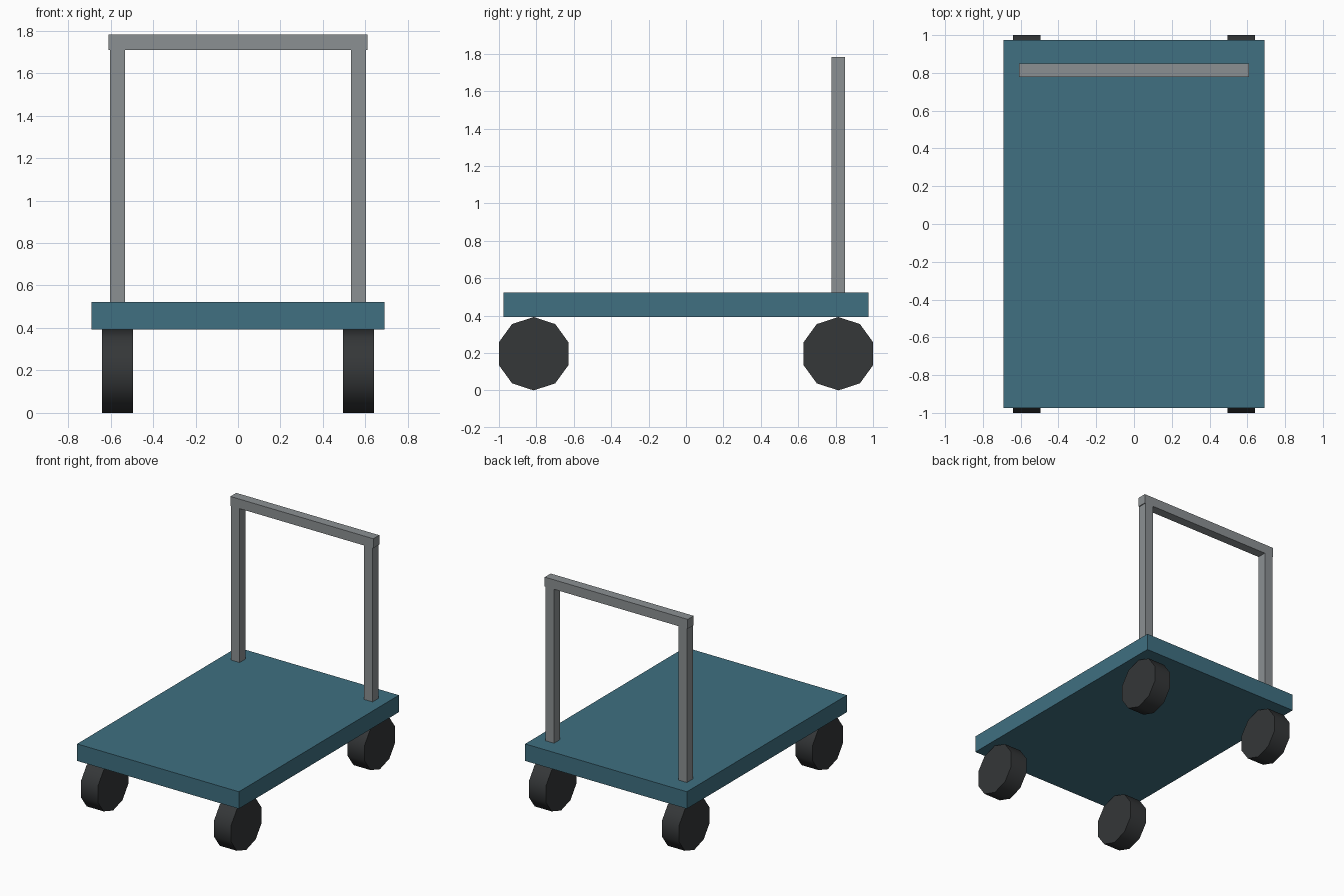
import bpy
from math import radians, pi

if "Cube" in bpy.data.objects:
    bpy.data.objects.remove(bpy.data.objects["Cube"])


def material(name, rgb):
    m = bpy.data.materials.new(name)
    m.diffuse_color = (*rgb, 1)
    m.use_nodes = True
    m.node_tree.nodes["Principled BSDF"].inputs["Base Color"].default_value = m.diffuse_color
    return m


blue = material("blue_paint", (0.05, 0.16, 0.22))
rubber = material("dark_rubber", (0.035, 0.038, 0.04))
metal = material("grey_metal", (0.26, 0.28, 0.29))


def box(name, lo, hi, mat):
    centre = [(a + b) / 2 for a, b in zip(lo, hi)]
    bpy.ops.mesh.primitive_cube_add(size=1, location=centre)
    ob = bpy.context.object
    ob.name = name
    ob.scale = [b - a for a, b in zip(lo, hi)]
    bpy.ops.object.transform_apply(location=False, rotation=False, scale=True)
    ob.data.materials.append(mat)
    return ob


# Flat platform
box("deck", (-0.69, -0.975, 0.392), (0.69, 0.975, 0.523), blue)

# Push handle: two posts and a slightly wider crossbar
for side, x in (("left", -0.567), ("right", 0.567)):
    box(f"handle_post_{side}", (x - 0.036, 0.778, 0.52), (x + 0.036, 0.85, 1.712), metal)
box("handle_bar", (-0.61, 0.778, 1.71), (0.61, 0.85, 1.783), metal)

# Four ten-sided wheels, one corner pointing straight up
for end, y in (("front", -0.8145), ("back", 0.8145)):
    for side, x in (("left", -0.568), ("right", 0.568)):
        bpy.ops.mesh.primitive_cylinder_add(
            vertices=10, radius=0.196, depth=0.145,
            location=(x, y, 0.196), rotation=(0, pi / 2, 0))
        wheel = bpy.context.object
        wheel.name = f"wheel_{end}_{side}"
        # turn the ten-sided profile so its corners sit at top and bottom
        bpy.ops.object.transform_apply(location=False, rotation=True, scale=False)
        verts = wheel.data.vertices
        if max(v.co.z for v in verts) < 0.195:
            wheel.rotation_euler.x = pi / 10
            bpy.ops.object.transform_apply(location=False, rotation=True, scale=False)
        wheel.data.materials.append(rubber)
        bpy.ops.object.shade_smooth_by_angle(angle=radians(40))
